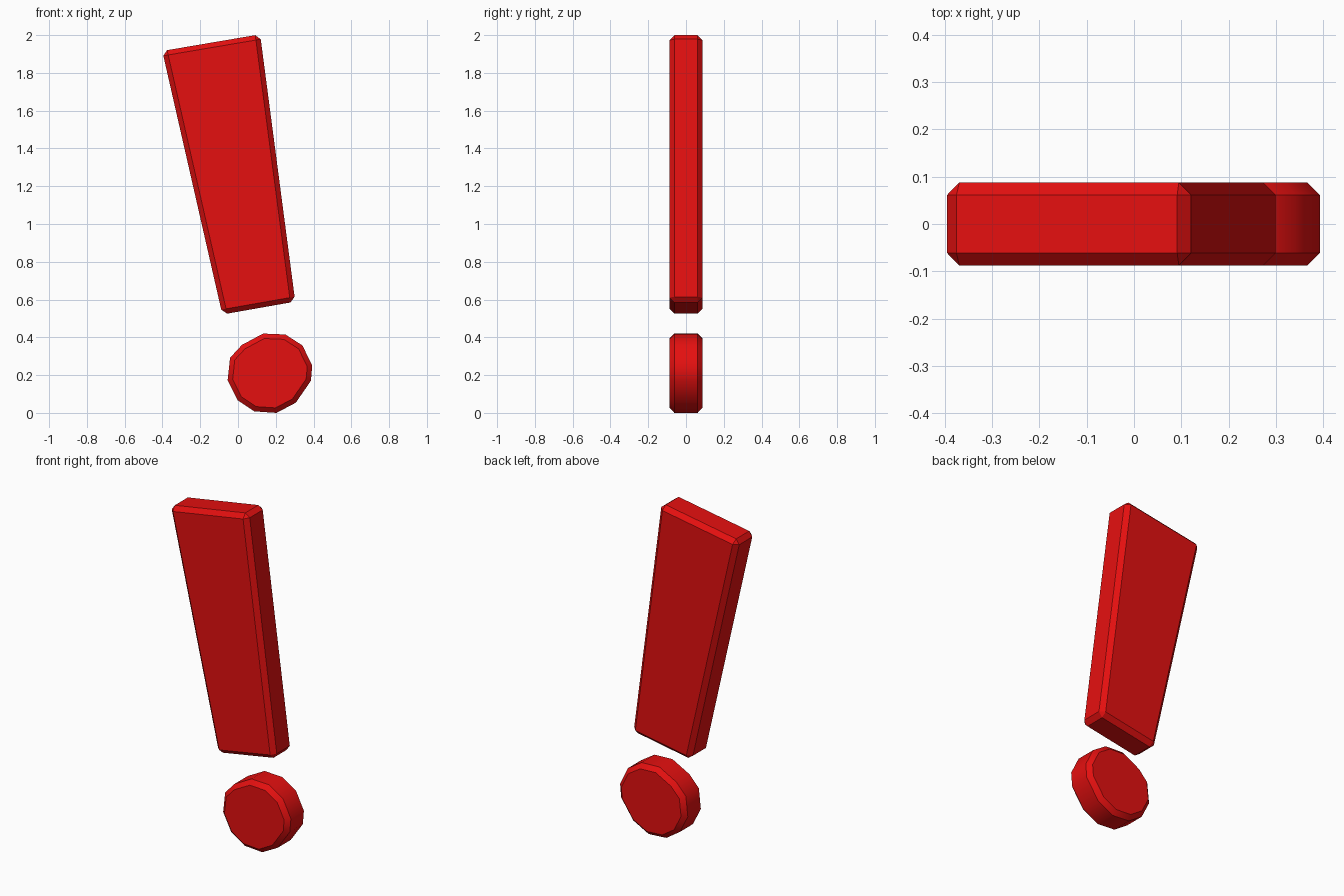
import bpy, bmesh, math

if "Cube" in bpy.data.objects:
    bpy.data.objects.remove(bpy.data.objects["Cube"])

HALF = 0.0875   # half thickness
BEVEL = 0.026

red = bpy.data.materials.new("bright red")
red.diffuse_color = (0.78, 0.005, 0.005, 1)
red.use_nodes = True
red.node_tree.nodes["Principled BSDF"].inputs["Base Color"].default_value = red.diffuse_color


def bevelled_plate(name, outline, bevel_corners, smooth):
    """Extrude an (x, z) outline along y and chamfer its edges."""
    bm = bmesh.new()
    front = bm.faces.new([bm.verts.new((x, -HALF, z)) for x, z in outline])
    ext = bmesh.ops.extrude_face_region(bm, geom=[front], use_keep_orig=True)
    back = [v for v in ext["geom"] if isinstance(v, bmesh.types.BMVert)]
    bmesh.ops.translate(bm, verts=back, vec=(0, 2 * HALF, 0))
    bmesh.ops.recalc_face_normals(bm, faces=bm.faces[:])
    edges = [e for e in bm.edges
             if bevel_corners or abs(e.verts[0].co.y - e.verts[1].co.y) < 1e-4]
    bmesh.ops.bevel(bm, geom=edges, offset=BEVEL, offset_type='OFFSET',
                    segments=1, profile=0.5, affect='EDGES', clamp_overlap=True)
    bmesh.ops.recalc_face_normals(bm, faces=bm.faces[:])
    me = bpy.data.meshes.new(name)
    bm.to_mesh(me)
    bm.free()
    me.materials.append(red)
    ob = bpy.data.objects.new(name, me)
    bpy.context.collection.objects.link(ob)
    if smooth:
        bpy.ops.object.select_all(action='DESELECT')
        ob.select_set(True)
        bpy.context.view_layer.objects.active = ob
        bpy.ops.object.shade_smooth_by_angle(angle=math.radians(40))
    return ob


# Tapered, leaning bar
bevelled_plate("tapered_bar",
               [(-0.401, 1.916), (-0.083, 0.521), (0.303, 0.589), (0.117, 2.004)],
               True, False)

# Slightly irregular twelve-sided dot
bevelled_plate("dot",
               [(0.251, 0.415), (0.341, 0.357), (0.393, 0.251), (0.386, 0.170),
                (0.306, 0.054), (0.204, 0.0), (0.087, 0.008), (-0.003, 0.068),
                (-0.055, 0.172), (-0.042, 0.292), (0.021, 0.360), (0.133, 0.420)],
               False, True)
